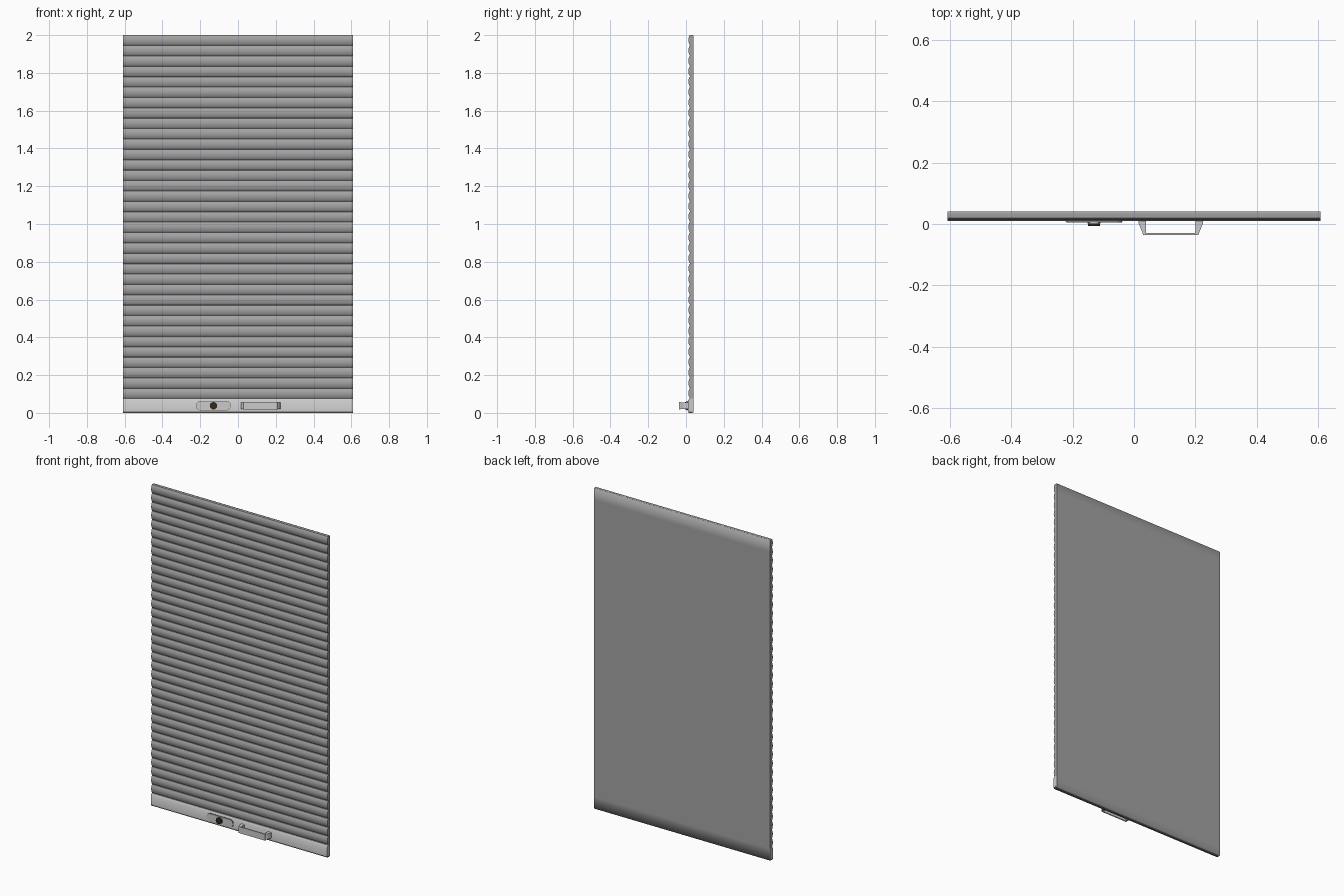
import bpy, bmesh, math

if "Cube" in bpy.data.objects:
    bpy.data.objects.remove(bpy.data.objects["Cube"])

W = 0.608            # half width
RAIL, TOP, N = 0.075, 2.0, 35
DARK = (0.37, 0.37, 0.37, 1)


def prism(name, pts, axis, a, b, angle=35, color=None):
    """Extrude a closed 2D outline along an axis from a to b."""
    place = {'x': lambda p, t: (t, p[0], p[1]),
             'y': lambda p, t: (p[0], t, p[1]),
             'z': lambda p, t: (p[0], p[1], t)}[axis]
    bm = bmesh.new()
    va = [bm.verts.new(place(p, a)) for p in pts]
    vb = [bm.verts.new(place(p, b)) for p in pts]
    n = len(pts)
    for i in range(n):
        j = (i + 1) % n
        bm.faces.new((va[i], va[j], vb[j], vb[i]))
    bm.faces.new(va)
    bm.faces.new(vb)
    bmesh.ops.recalc_face_normals(bm, faces=bm.faces)
    me = bpy.data.meshes.new(name)
    bm.to_mesh(me)
    bm.free()
    ob = bpy.data.objects.new(name, me)
    bpy.context.collection.objects.link(ob)
    if color:
        mat = bpy.data.materials.new(name)
        mat.diffuse_color = color
        mat.use_nodes = True
        mat.node_tree.nodes["Principled BSDF"].inputs["Base Color"].default_value = mat.diffuse_color
        me.materials.append(mat)
    bpy.ops.object.select_all(action='DESELECT')
    bpy.context.view_layer.objects.active = ob
    ob.select_set(True)
    bpy.ops.object.shade_smooth_by_angle(angle=math.radians(angle))
    return ob


def stadium(cx, cz, half, r, seg=12):
    """Rounded slot outline; half = 0 gives a circle."""
    pts = []
    for side, start in ((1, -90), (-1, 90)):
        for i in range(seg + 1):
            if half == 0 and i == seg:
                continue
            t = math.radians(start + 180 * i / seg)
            pts.append((cx + side * half + r * math.cos(t), cz + r * math.sin(t)))
    return pts


# Shutter curtain: bulging slats with narrow grooves
pitch = (TOP - RAIL) / N
outline = []
for k in range(N):
    z0 = RAIL + k * pitch
    outline.append((0.023, z0))
    for i in range(9):
        u = i / 8
        outline.append((0.0125 + 0.007 * (2 * u - 1) ** 2, z0 + pitch * (0.06 + 0.93 * u)))
outline += [(0.023, TOP), (0.036, TOP), (0.036, RAIL)]
prism("slat_curtain", outline, 'x', -W, W, color=DARK)

# Flat backing whose top and bottom edges are softly rounded over
back = [(0.030, 0), (0.035, 0), (0.040, 0.0015), (0.040, 0.075),
        (0.040, 1.925), (0.040, 1.9985), (0.035, TOP), (0.030, TOP)]
prism("curtain_back", back, 'x', -W, W, angle=80, color=DARK)

# Bottom rail and its seal
prism("bottom_rail", [(0.010, 0.008), (0.010, 0.064), (0.017, 0.076), (0.038, 0.076),
                      (0.038, 0.008)], 'x', -W - 0.0008, W + 0.0008)
prism("rail_seal", [(0.013, 0), (0.013, 0.009), (0.033, 0.009), (0.033, 0)], 'x', -W, W,
      color=(0.12, 0.12, 0.12, 1))

# Lock plate with a dark rim, raised centre and key cylinder
CZ = 0.038
prism("lock_rim", stadium(-0.13, CZ, 0.068, 0.025), 'y', 0.0075, 0.012,
      color=(0.12, 0.12, 0.12, 1))
prism("lock_plate", stadium(-0.13, CZ, 0.068, 0.0228), 'y', 0.005, 0.012,
      color=(0.6, 0.6, 0.6, 1))
prism("lock_collar", stadium(-0.13, CZ, 0, 0.0215), 'y', 0.001, 0.006,
      color=(0.5, 0.5, 0.5, 1))
prism("lock_cylinder", stadium(-0.13, CZ, 0, 0.0195), 'y', -0.006, 0.002,
      color=(0.035, 0.02, 0.01, 1))

# Pull handle: two tapered legs joined by a flat grip
for s, name in ((-1, "handle_leg_left"), (1, "handle_leg_right")):
    leg = [(0.12 + s * x, y) for x, y in
           ((0.105, 0.012), (0.105, 0.002), (0.090, -0.034), (0.081, -0.034), (0.081, 0.012))]
    prism(name, leg, 'z', CZ - 0.017, CZ + 0.017, angle=75)
prism("handle_grip", [(0.030, -0.036), (0.210, -0.036), (0.213, -0.029), (0.027, -0.029)],
      'z', CZ - 0.020, CZ + 0.020)
